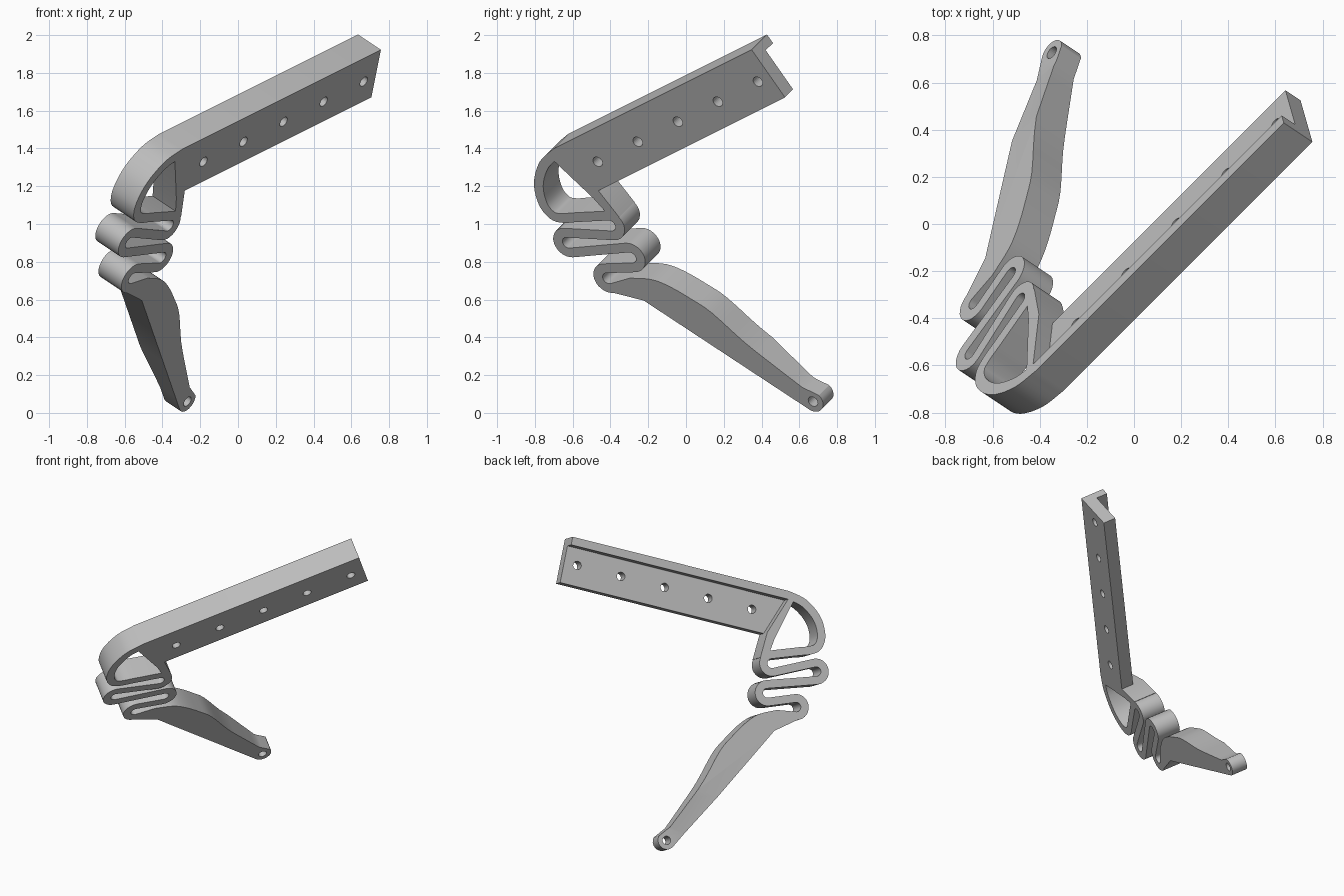
import bpy, bmesh, math
from mathutils import Vector, Matrix

cube = bpy.data.objects.get("Cube")
if cube:
    bpy.data.objects.remove(cube, do_unlink=True)

grey = bpy.data.materials.new("plain grey")
grey.use_nodes = True
COLOUR = (0.5, 0.5, 0.5, 1)
grey.diffuse_color = COLOUR
grey.node_tree.nodes["Principled BSDF"].inputs["Base Color"].default_value = COLOUR

# Tilted frame: along the bar, across it, and through its depth
along = Vector((2, 2, 1)).normalized()
across = Vector((0.162, -0.566, 0.81))
across = (across - along * across.dot(along)).normalized()
depth = along.cross(across)
FRAME = Matrix((along, across, depth)).transposed().to_4x4()
FRONT, BACK = -0.55, -0.717
HALF = 0.028          # half the strip thickness


def arc(cx, cy, r, start, end, steps=14):
    angles = [math.radians(start + (end - start) * i / steps) for i in range(steps + 1)]
    return [Vector((cx + r * math.cos(a), cy + r * math.sin(a))) for a in angles]


def spline(points, steps=5):
    """Smooth curve through a few points."""
    p = [Vector(q) for q in points]
    p = [2 * p[0] - p[1]] + p + [2 * p[-1] - p[-2]]
    out = []
    for a, b, c, d in zip(p, p[1:], p[2:], p[3:]):
        for i in range(steps):
            t = i / steps
            out.append(0.5 * (2 * b + (c - a) * t + (2 * a - 5 * b + 4 * c - d) * t * t
                              + (3 * b - a - 3 * c + d) * t ** 3))
    return out + [p[-2]]


def offset(path, dist):
    """Path shifted to its left by dist."""
    out = []
    for i, p in enumerate(path):
        d = (path[min(i + 1, len(path) - 1)] - path[max(i - 1, 0)]).normalized()
        out.append(p + Vector((-d.y, d.x)) * dist)
    return out


def slab(name, outline, front, back, cuts=(), taper=None):
    """Extrude an outline through the depth, with optional cuts and back taper."""
    bm = bmesh.new()
    face = bm.faces.new([bm.verts.new((p[0], p[1], front)) for p in outline])
    moved = bmesh.ops.extrude_face_region(bm, geom=[face], use_keep_orig=True)["geom"]
    rear = [v for v in moved if isinstance(v, bmesh.types.BMVert)]
    bmesh.ops.translate(bm, verts=rear, vec=(0, 0, back - front))
    for level in cuts:
        bmesh.ops.bisect_plane(bm, geom=bm.verts[:] + bm.edges[:] + bm.faces[:],
                               plane_co=(0, level, 0), plane_no=(0, 1, 0))
    if taper:
        for v in bm.verts:
            if v.co.z < (front + back) / 2:
                v.co.z += taper(v.co.y)
    bmesh.ops.recalc_face_normals(bm, faces=bm.faces[:])
    mesh = bpy.data.meshes.new(name)
    bm.to_mesh(mesh)
    bm.free()
    mesh.materials.append(grey)
    obj = bpy.data.objects.new(name, mesh)
    bpy.context.collection.objects.link(obj)
    obj.matrix_world = FRAME
    return obj


def drill(obj, s, t, r=0.029):
    cutter = slab("hole_cutter", arc(s, t, r, 0, 345, 23), FRONT + 0.1, BACK - 0.1)
    cutter.hide_render = True
    cutter.hide_viewport = True
    cutter.display_type = 'WIRE'
    mod = obj.modifiers.new("hole", 'BOOLEAN')
    mod.operation = 'DIFFERENCE'
    mod.solver = 'EXACT'
    mod.object = cutter


# Centreline of the strip: bar flange, open loop, then four tight bends
path = [Vector((1.377, 1.452))]
path += spline([(-0.2, 1.452), (-0.32, 1.425), (-0.43, 1.345), (-0.485, 1.24),
                (-0.478, 1.16), (-0.43, 1.122), (-0.36, 1.098)])
path += arc(-0.18, 0.97, 0.06, 74, -112)
path += arc(-0.5, 0.99, 0.06, 66, 251)
path += arc(-0.19, 0.765, 0.06, 71, -108)
path += arc(-0.41, 0.72, 0.06, 71, 255)

# Leg edges continue the two sides of the strip
leg_upper = spline([(-0.28, 0.668), (-0.16, 0.61), (-0.08, 0.53), (0.0, 0.41),
                    (0.06, 0.3), (0.13, 0.08), (0.21, -0.11), (0.285, -0.28)], 3)
leg_tip = arc(0.29, -0.375, 0.062, 15, -150, 10)
leg_lower = [Vector((-0.29, 0.525))]
outline = (offset(path, HALF) + leg_upper + leg_tip + leg_lower
           + offset(path, -HALF)[::-1])
spring_and_leg = slab("spring_and_leg", outline, FRONT, BACK, (0, -0.3),
                      lambda t: 0.055 * min(max(-t / 0.3, 0), 1))
drill(spring_and_leg, 0.29, -0.375)

# Drilled mounting plate under the flange
plate = slab("bar_plate", [(1.377, 1.45), (1.377, 1.168), (-0.105, 1.168), (-0.235, 1.41),
                           (-0.22, 1.45)], FRONT, FRONT - 0.088)
for i in range(5):
    drill(plate, 0.01 + 0.318 * i, 1.31)

# Strut closing the loop between the flange and the first bend
strut = slab("loop_strut", [(-0.25, 1.44), (-0.21, 1.44), (-0.105, 1.168), (-0.092, 0.99),
                            (-0.14, 0.99), (-0.165, 1.14)], FRONT, BACK)

for obj in (spring_and_leg, plate, strut):
    bpy.ops.object.select_all(action='DESELECT')
    obj.select_set(True)
    bpy.context.view_layer.objects.active = obj
    bpy.ops.object.shade_smooth_by_angle(angle=math.radians(30))
